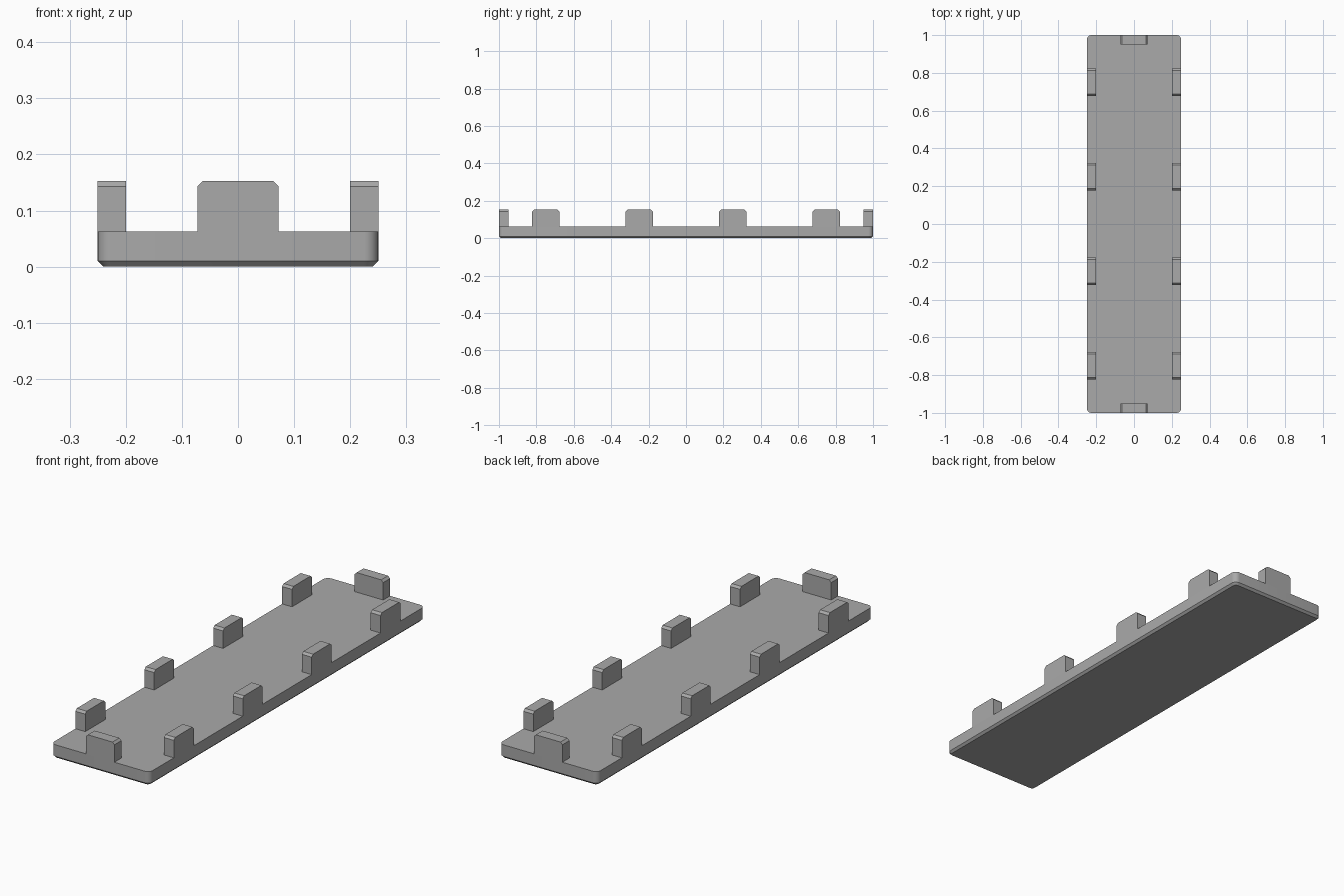
import bpy, bmesh, math

cube = bpy.data.objects.get("Cube")
if cube:
    bpy.data.objects.remove(cube, do_unlink=True)

HALF_X, HALF_Y = 0.25, 1.0
PLATE_TOP, TAB_TOP = 0.063, 0.153
CHAMFER, CORNER = 0.01, 0.025
TAB_WIDTH, TAB_DEPTH = 0.145, 0.05

grey = bpy.data.materials.new("mid grey")
grey.use_nodes = True
color = (0.4, 0.4, 0.4, 1)
grey.diffuse_color = color
grey.node_tree.nodes["Principled BSDF"].inputs["Base Color"].default_value = color


def make_object(name, bm):
    bmesh.ops.recalc_face_normals(bm, faces=bm.faces)
    mesh = bpy.data.meshes.new(name)
    bm.to_mesh(mesh)
    bm.free()
    mesh.materials.append(grey)
    obj = bpy.data.objects.new(name, mesh)
    bpy.context.collection.objects.link(obj)
    return obj


def rounded_ring(bm, inset, z, steps=8):
    """Rounded rectangle outline, pulled in by inset."""
    ring = []
    radius = CORNER - inset
    corners = ((1, 1), (-1, 1), (-1, -1), (1, -1))
    for quarter, (sx, sy) in enumerate(corners):
        for i in range(steps + 1):
            a = (quarter + i / steps) * math.pi / 2
            ring.append(bm.verts.new((sx * (HALF_X - CORNER) + radius * math.cos(a),
                                      sy * (HALF_Y - CORNER) + radius * math.sin(a), z)))
    return ring


# Base plate with rounded corners and a chamfered underside
bm = bmesh.new()
rings = [rounded_ring(bm, CHAMFER, 0),
         rounded_ring(bm, 0, CHAMFER),
         rounded_ring(bm, 0, PLATE_TOP)]
for low, high in zip(rings, rings[1:]):
    for i in range(len(low)):
        j = (i + 1) % len(low)
        bm.faces.new((low[i], low[j], high[j], high[i]))
bm.faces.new(rings[0])
bm.faces.new(rings[-1])
plate = make_object("base_plate", bm)
bpy.context.view_layer.objects.active = plate
plate.select_set(True)
bpy.ops.object.shade_smooth_by_angle(angle=math.radians(30))
plate.select_set(False)


def add_tab(name, x, y, turn):
    """Upright tab with its two upper corners chamfered."""
    w, d = TAB_WIDTH / 2, TAB_DEPTH / 2
    profile = ((-w, PLATE_TOP), (w, PLATE_TOP), (w, TAB_TOP - CHAMFER),
               (w - CHAMFER, TAB_TOP), (CHAMFER - w, TAB_TOP), (-w, TAB_TOP - CHAMFER))
    bm = bmesh.new()
    sides = []
    for depth in (-d, d):
        points = [(depth, u, z) if turn else (u, depth, z) for u, z in profile]
        sides.append([bm.verts.new((x + px, y + py, pz)) for px, py, pz in points])
        bm.faces.new(sides[-1])
    for i in range(len(profile)):
        j = (i + 1) % len(profile)
        bm.faces.new((sides[0][i], sides[0][j], sides[1][j], sides[1][i]))
    make_object(name, bm)


# Four tabs along each long edge
for side, sx in (("left", 1), ("right", -1)):
    for n in range(4):
        add_tab(f"{side}_tab_{n + 1}", sx * (HALF_X - TAB_DEPTH / 2), -0.75 + n * 0.5, True)

# One tab at each end
for side, sy in (("front", -1), ("back", 1)):
    add_tab(f"{side}_tab", 0, sy * (HALF_Y - TAB_DEPTH / 2), False)
